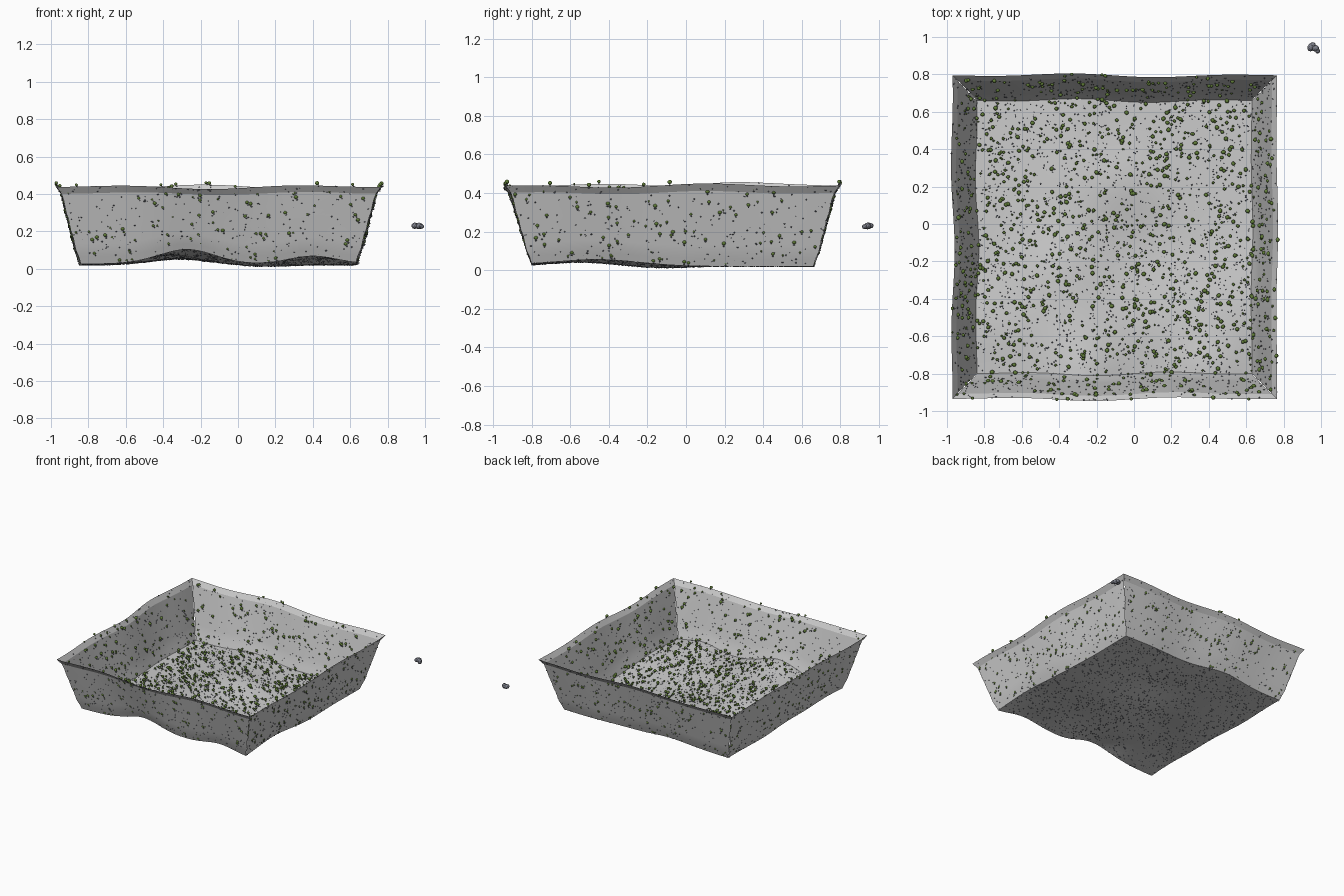
import bpy, bmesh, math, random
from mathutils import Vector, Matrix

if "Cube" in bpy.data.objects:
    bpy.data.objects.remove(bpy.data.objects["Cube"])

random.seed(4)
N = 40
X0, X1, Y0, Y1 = -0.84, 0.63, -0.80, 0.66          # floor footprint
TX0, TX1, TY0, TY1 = -0.97, 0.765, -0.935, 0.795   # rim footprint


def lump(x, y, cx, cy, r):
    return math.exp(-((x - cx) ** 2 + (y - cy) ** 2) / (r * r))


def floor_z(x, y):
    z = 0.02 + 0.03 * math.exp(-((x + 0.32) / 0.22) ** 2) + 0.02 * math.exp(-((y + 0.55) / 0.22) ** 2)
    # front edge humps, right edge hump, then a diagonal swell across the middle
    z += 0.05 * lump(x, y, -0.25, -0.82, 0.2) + 0.042 * lump(x, y, 0.4, -0.8, 0.18)
    z += 0.022 * lump(x, y, 0.63, -0.35, 0.25)
    z += 0.022 * lump(x, y, -0.45, -0.25, 0.2) + 0.028 * lump(x, y, -0.08, 0.22, 0.2)
    return z - 0.01 * lump(x, y, 0.15, -0.1, 0.2)


def wave(side, u):
    return 0.011 * math.sin(math.pi * u) * math.sin(11 * u + side * 2)


def floor_point(u, v):
    x, y = X0 + (X1 - X0) * u, Y0 + (Y1 - Y0) * v
    z = floor_z(x, y)
    # the floor edges follow the waves of the walls
    x += 0.5 * wave(1, v) * u ** 4 - wave(3, v) * (1 - u) ** 4
    y += wave(0, u) * (1 - v) ** 4 + wave(2, u) * v ** 4
    return Vector((x, y, z))


# wall cross-section: (height fraction, outward fraction), with a flared lip
PROFILE = [(0, 0), (0.18, 0.21), (0.5, 0.47), (0.91, 0.8), (1, 1)]


def wall_point(side, u, v):
    for (h0, o0), (h1, o1) in zip(PROFILE, PROFILE[1:]):
        if v <= h1 + 1e-6:
            o = o0 + (o1 - o0) * (v - h0) / (h1 - h0)
            break
    # wall ends climb in slight steps, leaving thin ragged slits at the corners
    e = o if v > 0.95 else 0.8 * o + 0.2 * math.floor(o * 5 + 0.01) / 5
    ex = o if side in (1, 3) else e
    ey = o if side in (0, 2) else e
    bx0, bx1 = X0 + (TX0 - X0) * ex, X1 + (TX1 - X1) * ex
    by0, by1 = Y0 + (TY0 - Y0) * ey, Y1 + (TY1 - Y1) * ey
    w = wave(side, u)
    fx, fy = X0 + (X1 - X0) * u, Y0 + (Y1 - Y0) * u
    if side == 0:
        x, y, base = bx0 + (bx1 - bx0) * u, by0 + w, floor_z(fx, Y0)
    elif side == 1:
        x, y, base = bx1 + w * 0.5, by0 + (by1 - by0) * u, floor_z(X1, fy)
    elif side == 2:
        x, y, base = bx0 + (bx1 - bx0) * u, by1 + w, floor_z(fx, Y1)
    else:
        x, y, base = bx0 - w, by0 + (by1 - by0) * u, floor_z(X0, fy)
    top = 0.438 + 0.012 * math.sin(math.pi * u) * math.sin(10 * u + side * 1.7)
    if side == 3:
        top += 0.025 * math.exp(-((u - 0.66) / 0.14) ** 2)
    return Vector((x, y, base + (top - base) * v))


def make_object(name, verts, faces, smooth=True):
    me = bpy.data.meshes.new(name)
    me.from_pydata(verts, [], faces)
    me.polygons.foreach_set("use_smooth", [smooth] * len(me.polygons))
    ob = bpy.data.objects.new(name, me)
    bpy.context.collection.objects.link(ob)
    return ob


def sheet(name, fn, nu, vs, flip=False):
    verts = [fn(i / nu, v) for v in vs for i in range(nu + 1)]
    w = nu + 1
    faces = [(j * w + i, j * w + i + 1, (j + 1) * w + i + 1, (j + 1) * w + i)
             for j in range(len(vs) - 1) for i in range(nu)]
    if flip:
        faces = [f[::-1] for f in faces]
    ob = make_object(name, verts, faces)
    # keep the lip crease crisp
    bpy.context.view_layer.objects.active = ob
    ob.select_set(True)
    bpy.ops.object.shade_smooth_by_angle(angle=math.radians(12))
    ob.select_set(False)
    return ob


# floor and four leaning walls
sheet("floor", floor_point, N, [i / N for i in range(N + 1)])
rows = [0, 0.09, 0.18, 0.26, 0.36, 0.43, 0.5, 0.58, 0.66, 0.74, 0.82, 0.91, 1]
for s, nm in enumerate(("front_wall", "right_wall", "back_wall", "left_wall")):
    sheet(nm, lambda u, v, s=s: wall_point(s, u, v), N, rows, flip=s in (2, 3))


# scatter helper: copies of a small ball merged into one mesh
def ball(sub):
    bm = bmesh.new()
    bmesh.ops.create_icosphere(bm, subdivisions=sub, radius=1)
    data = [v.co.copy() for v in bm.verts], [[v.index for v in f.verts] for f in bm.faces]
    bm.free()
    return data


def scatter(name, sub, items, colour=None, smooth=True):
    tv, tf = ball(sub)
    verts, faces = [], []
    for p, r, squash in items:
        m = Matrix.Rotation(random.uniform(0, 6.28), 3, 'Z')
        k = len(verts)
        verts += [p + m @ Vector((c.x * r, c.y * r * squash, c.z * r * squash)) for c in tv]
        faces += [[i + k for i in f] for f in tf]
    ob = make_object(name, verts, faces, smooth)
    if colour:
        mat = bpy.data.materials.new(name)
        mat.diffuse_color = colour
        mat.use_nodes = True
        mat.node_tree.nodes["Principled BSDF"].inputs["Base Color"].default_value = mat.diffuse_color
        ob.data.materials.append(mat)
    return ob


def rand_point(side):
    u, v = random.random(), random.random()
    return floor_point(u, v) if side < 0 else wall_point(side, u, v)


buds, pebbles = [], []
for side, n_bud, n_peb in [(-1, 850, 2000)] + [(s, 85, 230) for s in range(4)]:
    for _ in range(n_bud):
        p = rand_point(side)
        r = random.uniform(0.005, 0.0125)
        buds.append((p + Vector((0, 0, r * 1.5)), r, 0.9))
        pebbles.append((p + Vector((0.006, 0, 0.003)), r * 0.55, 0.7))
    for _ in range(n_peb):
        pebbles.append((rand_point(side), random.uniform(0.003, 0.0065), 0.65))
scatter("green_buds", 2, buds, (0.12, 0.21, 0.04, 1))
scatter("pebbles", 1, pebbles, (0.12, 0.13, 0.16, 1), False)

# loose stone cluster beside the tray
stones = [((0.945, 0.945, 0.23), 0.023, 0.75), ((0.968, 0.94, 0.229), 0.022, 0.8),
          ((0.982, 0.925, 0.226), 0.014, 0.9), ((0.957, 0.958, 0.231), 0.015, 0.9)]
scatter("loose_stone", 2, [(Vector(p), r, q) for p, r, q in stones], (0.2, 0.21, 0.25, 1), False)
